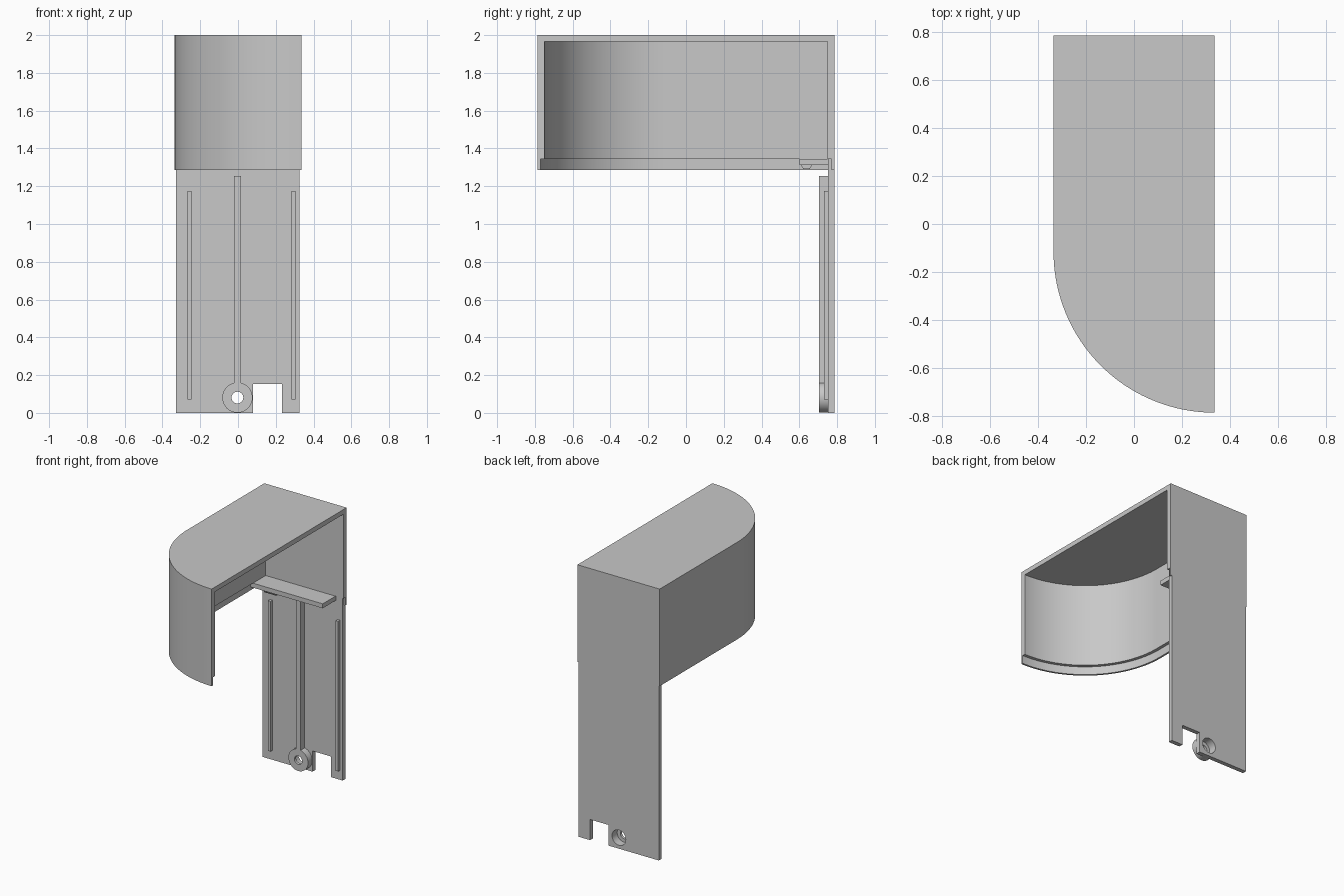
import bpy, bmesh, math
from mathutils import Matrix

cube = bpy.data.objects.get("Cube")
if cube:
    bpy.data.objects.remove(cube, do_unlink=True)

grey = bpy.data.materials.new("plain grey")
grey.use_nodes = True
COLOUR = (0.58, 0.58, 0.58, 1)
grey.diffuse_color = COLOUR
grey.node_tree.nodes["Principled BSDF"].inputs["Base Color"].default_value = COLOUR

HALF_X, BACK, ARC_Y, RADIUS = 0.335, 0.785, -0.115, 0.67
INNER = 0.753          # front face of the back panel


def finish(name, bm):
    bmesh.ops.recalc_face_normals(bm, faces=bm.faces)
    mesh = bpy.data.meshes.new(name)
    bm.to_mesh(mesh)
    bm.free()
    mesh.materials.append(grey)
    obj = bpy.data.objects.new(name, mesh)
    bpy.context.collection.objects.link(obj)
    return obj


def prism(name, points, low, high, axis="Z"):
    """Extrude an outline: (x, y) along Z, (x, z) along Y or (y, z) along X."""
    place = {"Z": lambda a, b, h: (a, b, h),
             "Y": lambda a, b, h: (a, h, b),
             "X": lambda a, b, h: (h, a, b)}[axis]
    bm = bmesh.new()
    face = bm.faces.new([bm.verts.new(place(a, b, low)) for a, b in points])
    top = bmesh.ops.extrude_face_region(bm, geom=[face])["geom"]
    verts = [v for v in top if isinstance(v, bmesh.types.BMVert)]
    bmesh.ops.translate(bm, verts=verts, vec=place(0, 0, high - low))
    return finish(name, bm)


def box(name, x, y, z):
    return prism(name, [(x[0], y[0]), (x[1], y[0]), (x[1], y[1]), (x[0], y[1])], *z)


def disc(name, radius, y0, y1):
    pts = [(-0.003 + radius * math.cos(a), 0.081 + radius * math.sin(a))
           for a in (math.tau * i / 48 for i in range(48))]
    return prism(name, pts, y0, y1, "Y")


def cut(target, cutter):
    mod = target.modifiers.new("cut", "BOOLEAN")
    mod.operation, mod.solver, mod.object = "DIFFERENCE", "EXACT", cutter
    bpy.context.view_layer.objects.active = target
    bpy.ops.object.modifier_apply(modifier=mod.name)
    bpy.data.objects.remove(cutter, do_unlink=True)


def smooth(obj):
    bpy.ops.object.select_all(action="DESELECT")
    obj.select_set(True)
    bpy.context.view_layer.objects.active = obj
    bpy.ops.object.shade_smooth_by_angle(angle=math.radians(30))


def hood_outline(inset, extra=0):
    """Straight back and left side joined by a quarter circle at the front."""
    r = RADIUS - inset
    arc = [(HALF_X - r * math.cos(a), ARC_Y - r * math.sin(a))
           for a in (math.pi / 2 * i / 40 for i in range(41))]
    pts = [(HALF_X + extra, BACK - inset), (-HALF_X + inset, BACK - inset)] + arc
    if extra:
        pts.append((HALF_X + extra, ARC_Y - r))
    return pts


# Hood, open on one side and below, with a thin rebated lower rim
hood = prism("hood", hood_outline(0), 1.285, 2.0)
cut(hood, prism("hood_cavity", hood_outline(0.037, 0.1), 1.2, 1.965))
cut(hood, prism("rim_rebate", hood_outline(0.014, 0.1), 1.2, 1.345))
smooth(hood)

# Back panel with a notch in its lower edge
panel = prism("back_panel",
              [(-0.328, 0), (0.08, 0), (0.08, 0.152), (0.232, 0.152), (0.232, 0),
               (0.325, 0), (0.325, 1.285), (-0.328, 1.285)], INNER, BACK, "Y")
box("panel_tongue", (-0.32, 0.325), (INNER, 0.771), (1.285, 1.345))

# Screw boss with a counterbore from behind
boss = disc("screw_boss", 0.08, 0.705, INNER)
cut(panel, disc("panel_bore", 0.056, 0.7, 0.8))
cut(boss, disc("counterbore", 0.056, 0.725, 0.8))
cut(boss, disc("screw_hole", 0.031, 0.6, 0.8))
smooth(panel)
smooth(boss)

# Stiffening ribs
box("centre_rib", (-0.021, 0.016), (0.705, INNER), (0.157, 1.255))
box("left_rib", (0.284, 0.304), (0.73, INNER), (0.07, 1.175))
box("right_rib", (-0.268, -0.246), (0.73, INNER), (0.07, 1.175))

# Ledge under the hood with a small catch
box("ledge", (-0.32, 0.27), (0.6, INNER), (1.312, 1.345))
prism("ledge_catch", [(0.608, 1.312), (0.62, 1.292), (0.655, 1.292), (0.667, 1.312)],
      -0.22, -0.12, "X")
